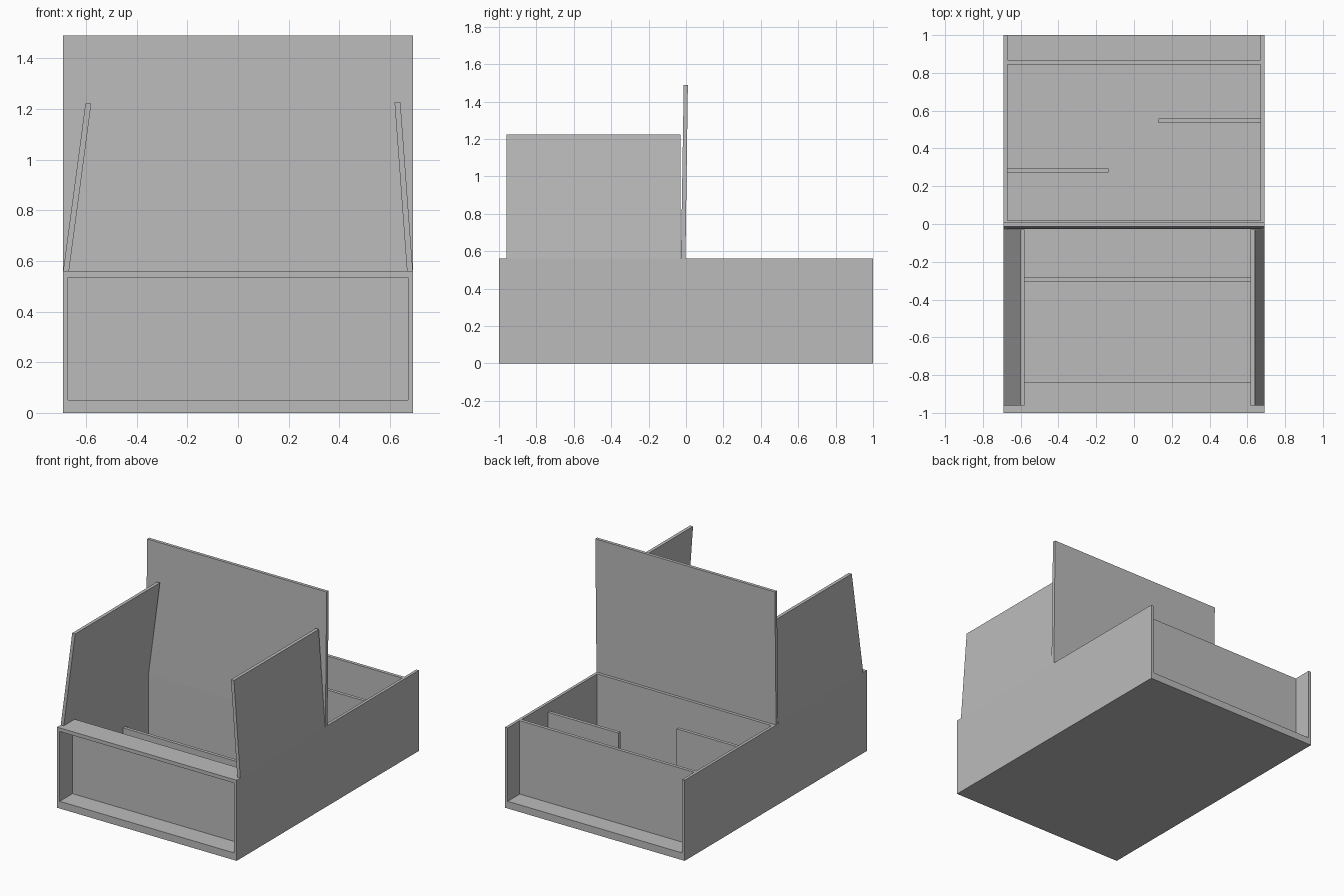
import bpy

if "Cube" in bpy.data.objects:
    bpy.data.objects.remove(bpy.data.objects["Cube"], do_unlink=True)

grey = bpy.data.materials.new("plain grey")
grey.use_nodes = True
colour = (0.5, 0.5, 0.5, 1)
grey.diffuse_color = colour
grey.node_tree.nodes["Principled BSDF"].inputs["Base Color"].default_value = colour

FACES = [(3, 2, 1, 0), (4, 5, 6, 7), (0, 1, 5, 4),
         (1, 2, 6, 5), (2, 3, 7, 6), (3, 0, 4, 7)]


def board(name, bottom, top, z0, z1):
    """Board between a bottom and a top rectangle, each (x0, x1, y0, y1)."""
    verts = []
    for (x0, x1, y0, y1), z in ((bottom, z0), (top, z1)):
        verts += [(x0, y0, z), (x1, y0, z), (x1, y1, z), (x0, y1, z)]
    mesh = bpy.data.meshes.new(name)
    mesh.from_pydata(verts, [], FACES)
    mesh.materials.append(grey)
    obj = bpy.data.objects.new(name, mesh)
    bpy.context.collection.objects.link(obj)
    return obj


def box(name, x0, x1, y0, y1, z0, z1):
    return board(name, (x0, x1, y0, y1), (x0, x1, y0, y1), z0, z1)


W, IN = 0.69, 0.67          # outer and inner half width
FLOOR, RIM = 0.05, 0.56     # floor top and rim height

# Tray: floor and long sides
box("floor", -IN, IN, -1, 1, 0, FLOOR)
box("left_side", IN, W, -1, 1, 0, RIM)
box("right_side", -W, -IN, -1, 1, 0, RIM)

# Cross walls, the end ones set in from the open ends
box("front_wall", -IN, IN, -0.86, -0.84, FLOOR, 0.535)
box("front_top_strip", -IN, IN, -1, -0.84, 0.535, RIM)
box("middle_wall", -IN, IN, -0.025, 0.018, FLOOR, RIM)
box("back_wall", -IN, IN, 0.845, 0.868, FLOOR, RIM)

# Inner dividers
box("front_divider", -IN, IN, -0.305, -0.282, FLOOR, 0.295)
box("left_baffle", 0.13, IN, 0.535, 0.558, FLOOR, 0.5)
box("right_baffle", -IN, -0.135, 0.272, 0.295, FLOOR, 0.5)

# Raised flaps: a tall one across the middle and two leaning inward
board("middle_flap", (-W, W, -0.027, -0.003), (-W, W, -0.012, 0.01), RIM, 1.49)
board("left_flap", (0.667, W, -0.96, -0.03), (0.618, 0.641, -0.96, -0.03), RIM, 1.225)
board("right_flap", (-W, -0.667, -0.96, -0.03), (-0.602, -0.579, -0.96, -0.03), RIM, 1.222)
